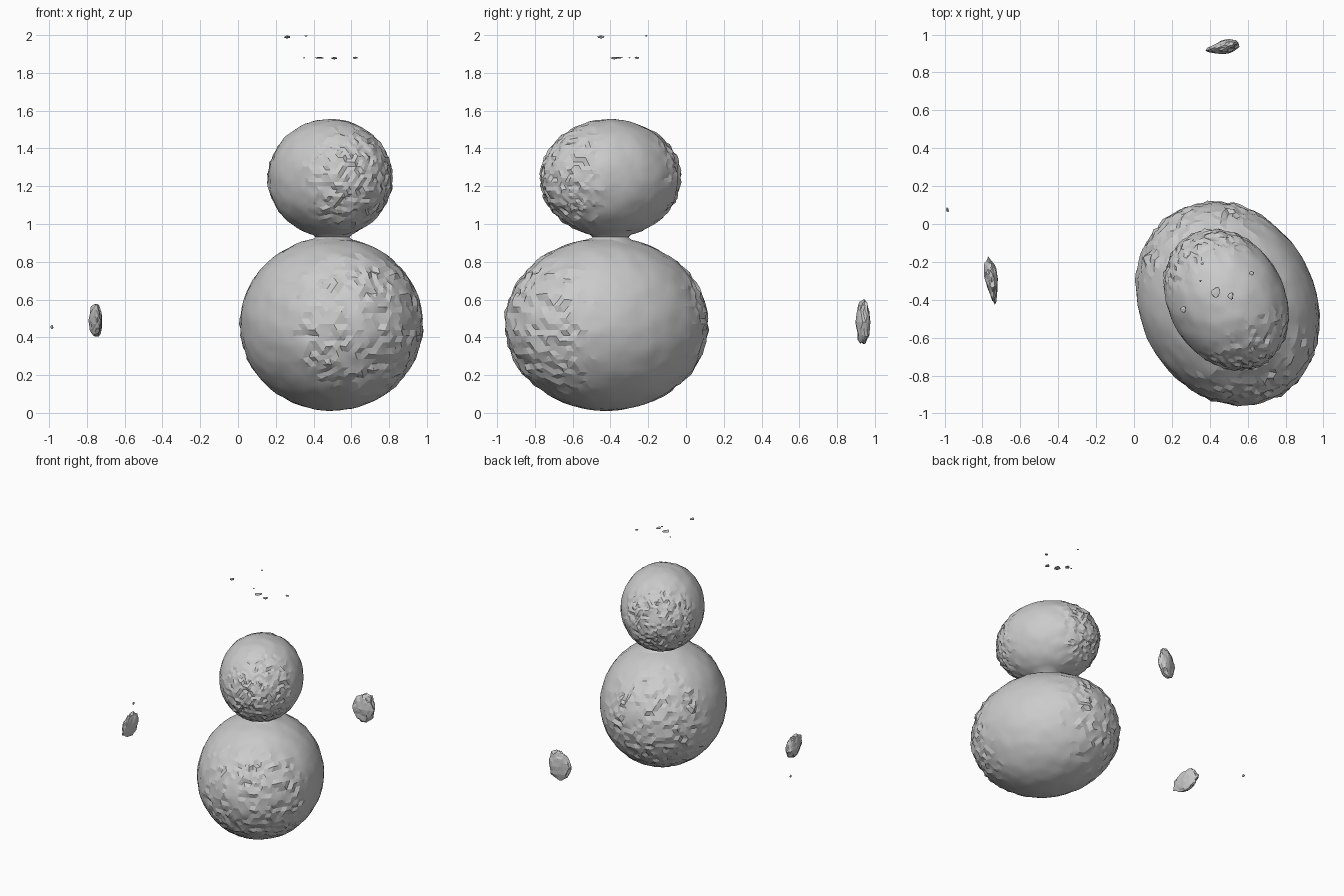
import bpy, bmesh, math, random
from mathutils import Vector, Matrix, noise

if "Cube" in bpy.data.objects:
    bpy.data.objects.remove(bpy.data.objects["Cube"])

random.seed(4)


def finish(name, bm, smooth=None):
    me = bpy.data.meshes.new(name)
    bm.to_mesh(me)
    bm.free()
    ob = bpy.data.objects.new(name, me)
    bpy.context.scene.collection.objects.link(ob)
    if smooth:
        bpy.ops.object.select_all(action='DESELECT')
        ob.select_set(True)
        bpy.context.view_layer.objects.active = ob
        bpy.ops.object.shade_smooth_by_angle(angle=math.radians(smooth))
    return ob


def rough_ball(name, centre, radii, turn, bump, seg):
    """Ellipsoid whose long-axis ends are pitted, with smoother flanks."""
    bm = bmesh.new()
    bmesh.ops.create_icosphere(bm, subdivisions=seg, radius=1)
    rot = Matrix.Rotation(math.radians(turn), 3, 'Z')
    for v in bm.verts:
        n = v.co.normalized()
        rough = max(0.0, min(1.0, (abs(n.x) - 0.35) / 0.4))
        p = Vector([n[i] * radii[i] for i in range(3)])
        fine = noise.noise(p * 32 + Vector(centre) * 7)
        soft = noise.noise(p * 13)
        d = bump * (fine * (0.15 + rough) + 0.35 * soft)
        v.co = rot @ (p + n * d) + Vector(centre)
    return finish(name, bm, 14)


def shard(name, centre, half, lean, taper, turn, subdiv=3):
    """Thin ragged flake, long in z, pointed toward its local -x side."""
    bm = bmesh.new()
    bmesh.ops.create_icosphere(bm, subdivisions=subdiv, radius=1)
    rot = Matrix.Rotation(math.radians(turn), 3, 'Z')
    for v in bm.verts:
        n = v.co.copy()
        k = 1 + taper * n.x
        p = Vector((n.x * half[0], n.y * half[1] * k, n.z * half[2] * (0.85 + 0.15 * n.x)))
        p *= 1 + 0.22 * noise.noise(n * 2.6 + Vector(centre) * 5)
        p.x += lean * n.z
        v.co = rot @ p + Vector(centre)
    return finish(name, bm)


# Two stacked balls
rough_ball("body", (0.495, -0.42, 0.47), (0.556, 0.461, 0.459), -62, 0.016, 5)
rough_ball("head", (0.488, -0.40, 1.243), (0.389, 0.306, 0.312), -60, 0.015, 5)

# Small fillet where they touch
bm = bmesh.new()
rings = []
for r, z in ((0.15, 0.895), (0.105, 0.917), (0.09, 0.93), (0.105, 0.945), (0.14, 0.965)):
    rings.append([bm.verts.new((0.5 + r * math.cos(i * math.tau / 32),
                                -0.40 + 1.05 * r * math.sin(i * math.tau / 32), z))
                  for i in range(32)])
for a, b in zip(rings, rings[1:]):
    for i in range(32):
        j = (i + 1) % 32
        bm.faces.new((a[i], a[j], b[j], b[i]))
finish("neck", bm, 40)

# Loose flakes at the left and the back
shard("left_flake", (-0.75, -0.31, 0.49), (0.115, 0.03, 0.10), 0.0, 0.5, 98)
shard("back_flake", (0.465, 0.933, 0.48), (0.085, 0.033, 0.135), 0.01, 0.5, 12)

# Scattered crumbs above and far left
crumbs = [((0.26, -0.45, 1.99), (0.018, 0.02, 0.01)),
          ((0.43, -0.36, 1.88), (0.025, 0.03, 0.005)),
          ((0.51, -0.38, 1.878), (0.018, 0.02, 0.008)),
          ((0.62, -0.26, 1.88), (0.014, 0.012, 0.007)),
          ((0.35, -0.30, 1.88), (0.006, 0.006, 0.004)),
          ((0.36, -0.21, 1.996), (0.008, 0.008, 0.004)),
          ((-0.985, 0.075, 0.455), (0.008, 0.014, 0.014))]
for i, (c, h) in enumerate(crumbs):
    shard(f"crumb_{i + 1}", c, h, 0.0, 0.3, random.uniform(-15, 15), 1)
